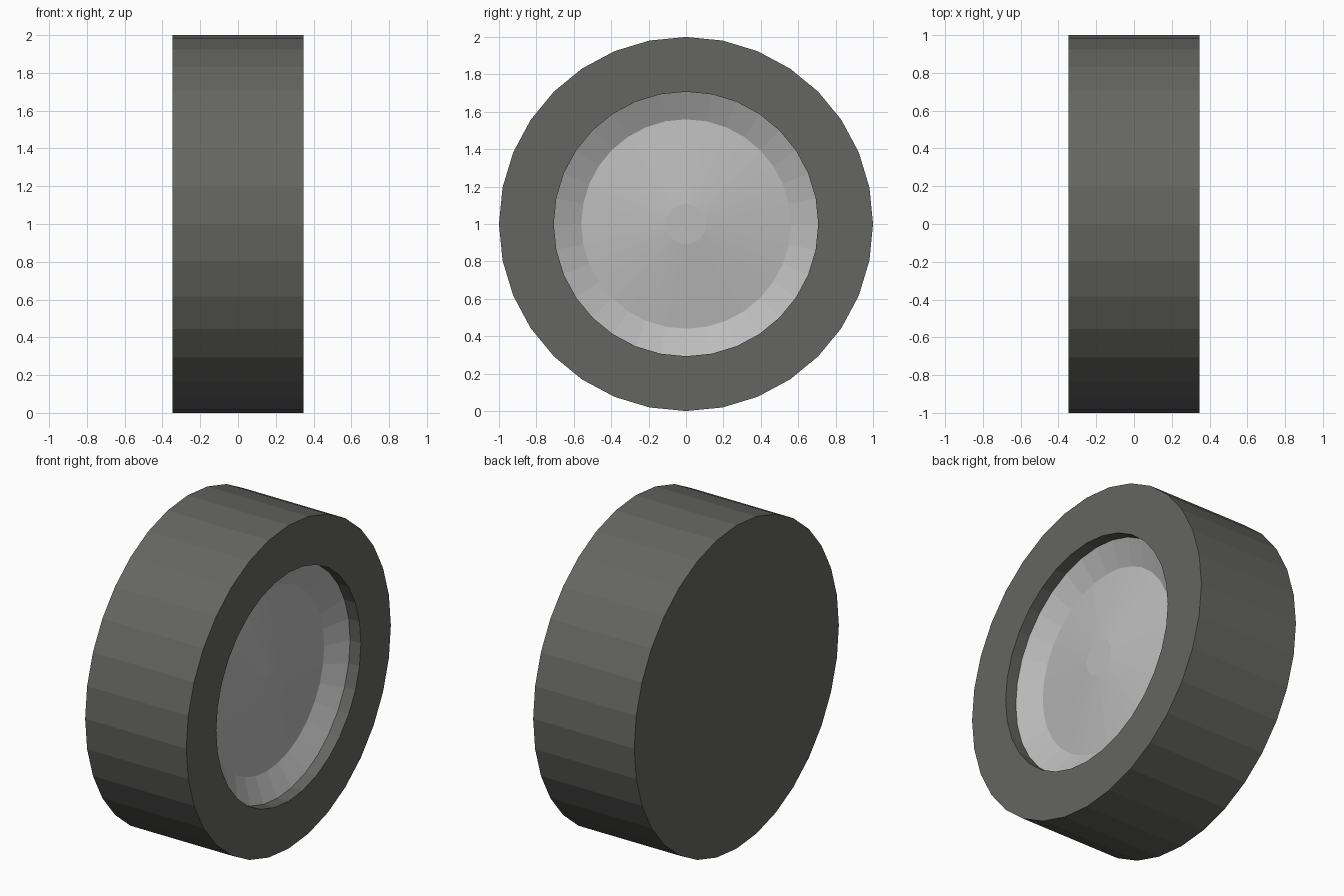
import bpy, bmesh, math

if "Cube" in bpy.data.objects:
    bpy.data.objects.remove(bpy.data.objects["Cube"])

SIDES = 32
HALF_W = 0.346


def material(name, color):
    m = bpy.data.materials.new(name)
    m.diffuse_color = color
    m.use_nodes = True
    m.node_tree.nodes["Principled BSDF"].inputs["Base Color"].default_value = m.diffuse_color
    return m


def lathe(name, profile, mat, cap_start=False, cap_end=False):
    """Spin (x, radius) points about the x axis through z = 1."""
    bm = bmesh.new()
    rings = []
    for x, r in profile:
        rings.append([bm.verts.new((x,
                                    r * math.cos(2 * math.pi * i / SIDES),
                                    1 + r * math.sin(2 * math.pi * i / SIDES)))
                      for i in range(SIDES)])
    for a, b in zip(rings, rings[1:]):
        for i in range(SIDES):
            j = (i + 1) % SIDES
            bm.faces.new((a[i], a[j], b[j], b[i]))
    if cap_start:
        bm.faces.new(rings[0][::-1])
    if cap_end:
        bm.faces.new(rings[-1])
    me = bpy.data.meshes.new(name)
    bm.to_mesh(me)
    bm.free()
    ob = bpy.data.objects.new(name, me)
    me.materials.append(mat)
    bpy.context.collection.objects.link(ob)
    return ob


rubber = material("rubber", (0.13, 0.13, 0.125, 1))
metal = material("metal", (0.5, 0.5, 0.5, 1))

# Tyre: closed flat back, tread, flat sidewall, short recessed lip
lathe("tyre", [(-HALF_W, 1.0), (HALF_W, 1.0), (HALF_W, 0.707), (0.272, 0.707)],
      rubber, cap_start=True)

# Hub: sloped rim ring, shallow domed disc, flat centre cap
lathe("hub", [(0.272, 0.707), (0.198, 0.56), (0.258, 0.107)],
      metal, cap_end=True)
